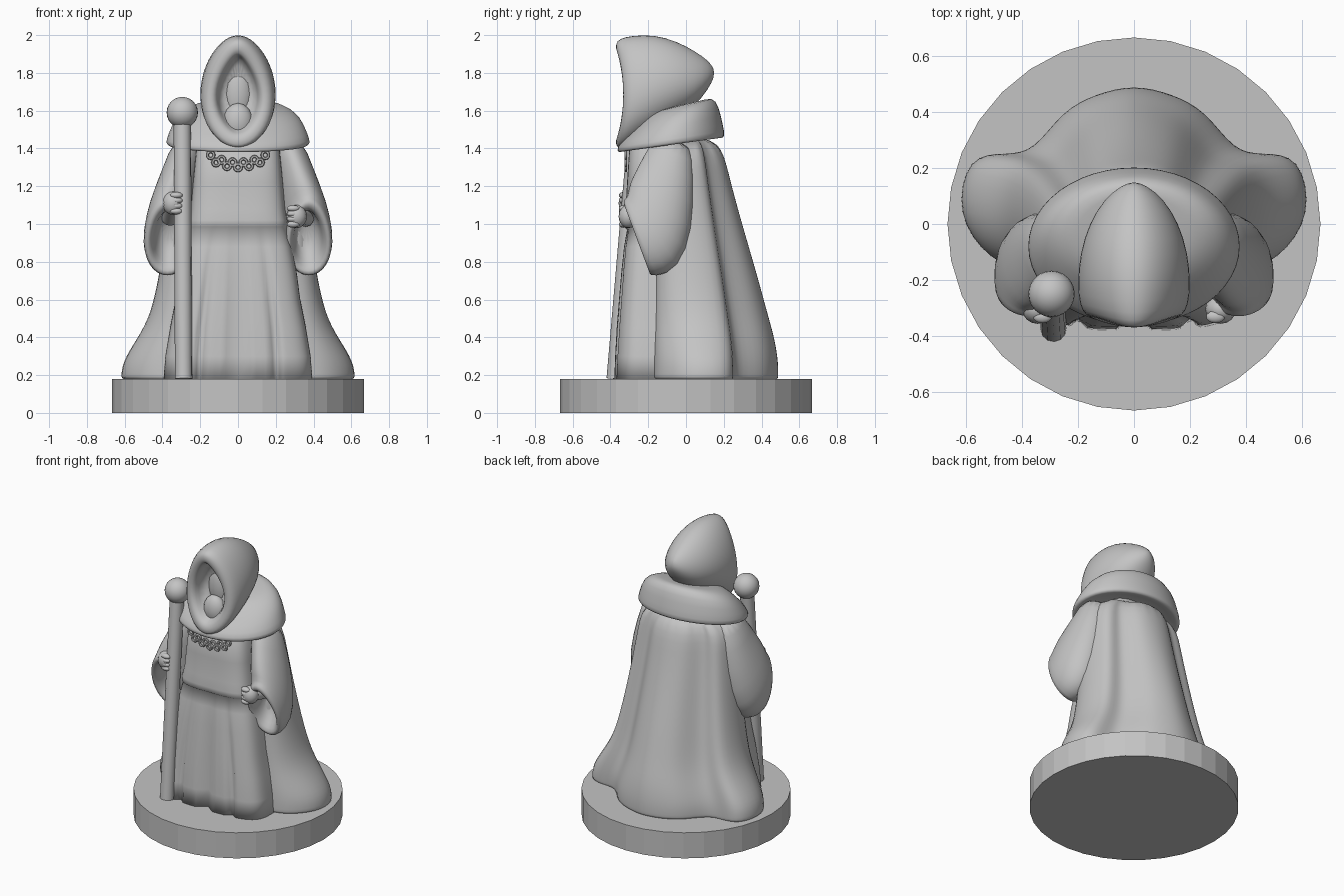
import bpy, bmesh, math
from mathutils import Vector

if "Cube" in bpy.data.objects:
    bpy.data.objects.remove(bpy.data.objects["Cube"], do_unlink=True)

stone = bpy.data.materials.new("plain_grey")
stone.use_nodes = True
GREY = (0.55, 0.55, 0.55, 1)
stone.diffuse_color = GREY
stone.node_tree.nodes["Principled BSDF"].inputs["Base Color"].default_value = GREY


def loft(name, rings, subdiv=1):
    """Skin equal-length closed rings of points and cap both ends."""
    n = len(rings[0])
    bm = bmesh.new()
    rows = [[bm.verts.new(p) for p in ring] for ring in rings]
    for low, high in zip(rows, rows[1:]):
        for i in range(n):
            j = (i + 1) % n
            bm.faces.new((low[i], low[j], high[j], high[i]))
    bm.faces.new(rows[0][::-1])
    bm.faces.new(rows[-1])
    bmesh.ops.recalc_face_normals(bm, faces=bm.faces)
    for f in bm.faces:
        f.smooth = True
    mesh = bpy.data.meshes.new(name)
    bm.to_mesh(mesh)
    bm.free()
    mesh.materials.append(stone)
    obj = bpy.data.objects.new(name, mesh)
    bpy.context.collection.objects.link(obj)
    if subdiv:
        mod = obj.modifiers.new("Subdivision", 'SUBSURF')
        mod.levels = mod.render_levels = subdiv


def circle(n):
    for k in range(n):
        a = math.tau * k / n
        yield math.cos(a), math.sin(a)


def finish(name, scale=(1, 1, 1), smooth=True):
    obj = bpy.context.object
    obj.name = name
    obj.scale = scale
    obj.data.materials.append(stone)
    if smooth:
        bpy.ops.object.shade_smooth_by_angle(angle=math.radians(50))


def ball(name, loc, scale, segments=16):
    bpy.ops.mesh.primitive_uv_sphere_add(segments=segments, ring_count=segments // 2,
                                         radius=1, location=loc)
    finish(name, scale)


def rod(name, start, end, radius, sides=12):
    a, b = Vector(start), Vector(end)
    bpy.ops.mesh.primitive_cylinder_add(vertices=sides, radius=radius, depth=(b - a).length,
                                        location=(a + b) / 2)
    bpy.context.object.rotation_euler = (b - a).to_track_quat('Z', 'Y').to_euler()
    finish(name)


# Round base
bpy.ops.mesh.primitive_cylinder_add(vertices=32, radius=0.667, depth=0.18, location=(0, 0, 0.09))
finish("base", smooth=False)

# Cloak: half outlines at hem and shoulder, mirrored and blended by height
hem = [(0, .5), (.14, .465), (.26, .405), (.36, .26), (.46, .25), (.6, .25),
       (.645, .03), (.52, -.13), (.37, -.19), (0, -.15)]
shoulder = [(0, .18), (.07, .175), (.13, .15), (.19, .08), (.24, .09), (.29, .07),
            (.32, -.02), (.33, -.1), (.26, -.16), (0, -.15)]
blend = [(.165, .02, .01), (.185, .01, 0), (.27, .03, 0), (.39, .28, .06), (.52, .52, .18),
         (.75, .68, .38), (1.0, .8, .62), (1.25, .9, .84), (1.47, 1, 1)]
rings = []
for z, tx, ty in blend:
    half = [(a[0] + (b[0] - a[0]) * tx, a[1] + (b[1] - a[1]) * ty, z)
            for a, b in zip(hem, shoulder)]
    rings.append(half + [(-x, y, z) for x, y, z in half[-2:0:-1]])
loft("cloak", rings, 2)


# Robe: squared sections with pleats that fade toward the waist
def robe_ring(z, w, front, back=0.08):
    mid, depth = (front + back) / 2, (back - front) / 2
    fade = max(0, min(1, (1.0 - z) / 0.6))
    ring = []
    for c, s in circle(128):
        x = w * math.copysign(abs(c) ** 0.6, c)
        y = mid + depth * math.copysign(abs(s) ** 0.45, s)
        if s < 0:
            spread = 0.6 + 0.4 * fade
            for groove, deep in ((-.01, .06), (.2, .03), (-.2, .03)):
                y += deep * fade * math.exp(-((x - groove * spread) / 0.022) ** 2)
        ring.append((x, y, z))
    return ring


loft("robe", [robe_ring(*r) for r in (
    (.17, .395, -.38), (.3, .385, -.375), (.45, .36, -.367), (.6, .33, -.355), (.75, .31, -.342),
    (.88, .285, -.328), (.97, .265, -.312), (.985, .265, -.33), (1.02, .262, -.332),
    (1.08, .25, -.32), (1.22, .238, -.312), (1.4, .22, -.3), (1.5, .18, -.22))], 0)

# Wide hanging sleeves with hollow cuffs: centre, half width, half height direction
sleeve = [(.25, -.06, 1.46, .09, -.10, .03), (.30, -.09, 1.30, .10, -.14, .05),
          (.35, -.13, 1.09, .13, -.175, .13), (.375, -.17, .95, .13, -.14, .2),
          (.375, -.25, .925, .125, -.08, .21), (.375, -.265, .92, .11, -.07, .19),
          (.37, -.25, .92, .085, -.06, .155), (.37, -.19, .95, .07, -.05, .12),
          (.36, -.14, 1.0, .05, -.03, .08)]
for side, label in ((1, "left"), (-1, "right")):
    loft(label + "_sleeve", [
        [(side * (x + w * c * (1 - .15 * s)), y + vy * s, z + vz * s) for c, s in circle(16)]
        for x, y, z, w, vy, vz in sleeve], 1)

# Hands: left fist forward, right fist round the staff
for label, x, y, z in (("left", .31, -.305, 1.04), ("right", -.345, -.305, 1.11)):
    side = 1 if x > 0 else -1
    ball(label + "_fist", (x, y, z), (.055, .052, .062))
    rod(label + "_wrist", (side * .36, -.16, 1.03), (x, y, z), .045)
    for k in range(4):
        ball(f"{label}_finger_{k + 1}", (x - side * .018, y - .027, z - .042 + .028 * k),
             (.036, .024, .018), 10)

# Staff and orb
rod("staff", (-.288, -.375, .18), (-.295, -.255, 1.57), .046)
ball("staff_orb", (-.295, -.25, 1.59), (.083, .083, .083), 24)

# Shoulder cape with a thick hem, tilted lower at the front
cape = [(.3, -.08, .21, 1.45, .14), (.36, -.08, .27, 1.41, .14), (.39, -.08, .29, 1.425, .14),
        (.375, -.08, .28, 1.47, .16), (.335, -.05, .225, 1.56, .28),
        (.25, -.04, .18, 1.61, .28), (.17, -.04, .12, 1.62, .2)]
loft("shoulder_cape", [[(rx * c, yc + ry * s, z + tilt * (yc + ry * s + .08)) for c, s in circle(24)]
                       for rx, yc, ry, z, tilt in cape], 1)

# Hood: egg-shaped sections from the back point to the rim, then a pinched opening
hood = [(.15, 1.80, .015, .02, 0), (.12, 1.79, .075, .075, 0), (.05, 1.77, .135, .145, 0),
        (-.05, 1.765, .18, .205, 0), (-.16, 1.745, .2, .26, 0), (-.26, 1.71, .2, .29, 0),
        (-.315, 1.69, .185, .295, .05), (-.335, 1.685, .155, .275, .15),
        (-.33, 1.685, .12, .215, .3), (-.29, 1.69, .105, .2, .3), (-.22, 1.7, .09, .175, .3)]


def hood_ring(y, zc, rx, rz, pinch):
    lean = 0.17 * max(0, -y - .1)
    return [(rx * c * (1 - .16 * s - pinch * s * s), y - lean * s * s, zc + rz * s)
            for c, s in circle(24)]


loft("hood", [hood_ring(*r) for r in hood], 1)

# Shadowed face and beard filling the lower opening
ball("face", (0, -.2, 1.69), (.08, .06, .15))
ball("beard", (0, -.255, 1.54), (.08, .06, .1))

# Necklace of small curled links along the chest
for k in range(11):
    t = (k - 5) / 5
    bpy.ops.mesh.primitive_torus_add(major_radius=.018, minor_radius=.008, major_segments=12,
                                     minor_segments=6, rotation=(math.pi / 2, 0, 0),
                                     location=(.145 * t, -.318, 1.325 + .04 * t * t - .025 * (k % 2)))
    finish(f"necklace_link_{k + 1}")
